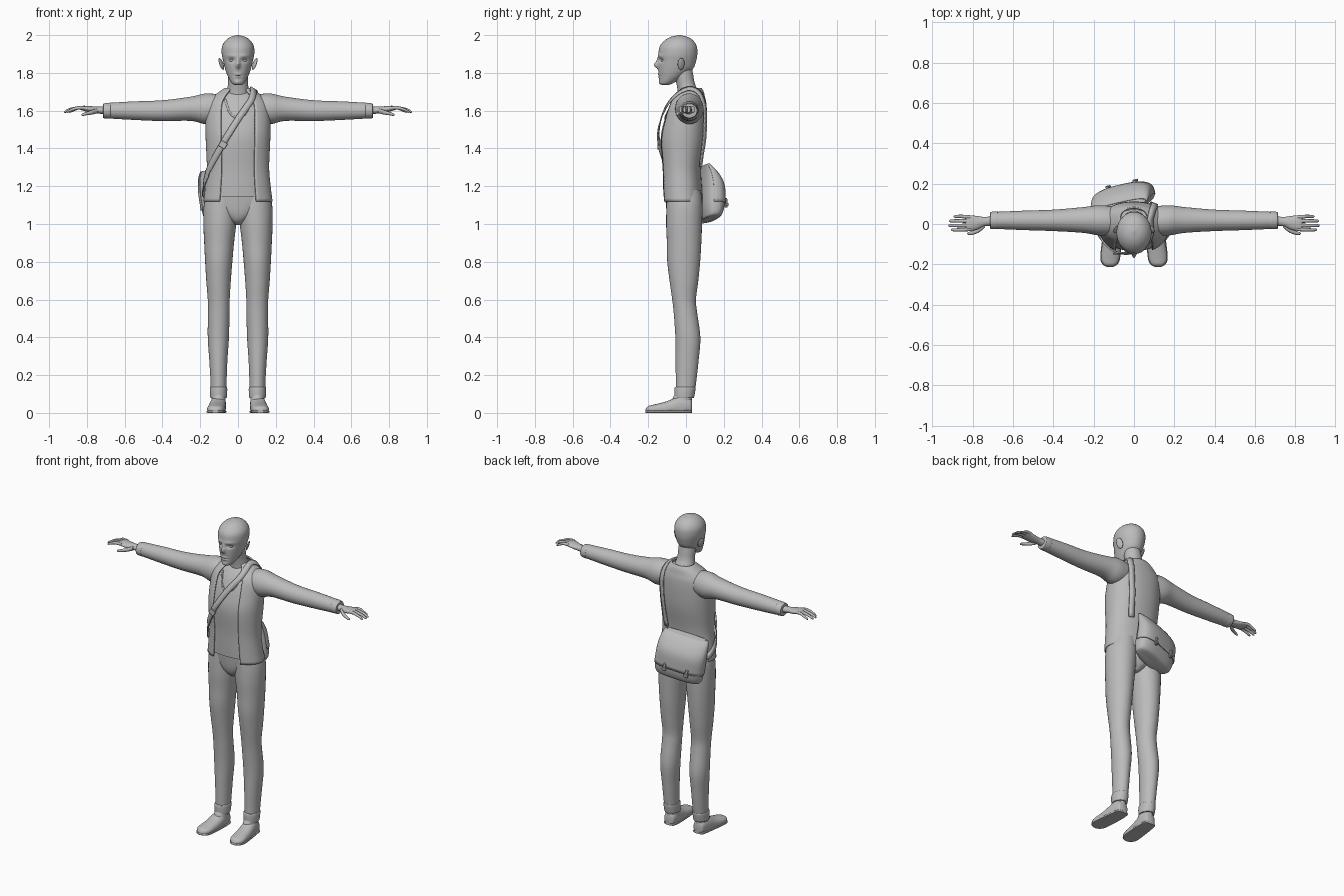
import bpy, bmesh
from math import sin, cos, pi, exp, radians
from mathutils import Vector, Matrix
from mathutils.bvhtree import BVHTree

cube = bpy.data.objects.get("Cube")
if cube:
    bpy.data.objects.remove(cube)

grey = bpy.data.materials.new("plain grey")
grey.use_nodes = True
grey.diffuse_color = (0.5, 0.5, 0.5, 1)
grey.node_tree.nodes["Principled BSDF"].inputs["Base Color"].default_value = (0.5, 0.5, 0.5, 1)


def finish(name, bm, thickness=0, offset=-1, sharp=45):
    mesh = bpy.data.meshes.new(name)
    bm.to_mesh(mesh)
    bm.free()
    mesh.materials.append(grey)
    mesh.shade_smooth()
    mesh.set_sharp_from_angle(angle=radians(sharp))
    obj = bpy.data.objects.new(name, mesh)
    bpy.context.scene.collection.objects.link(obj)
    if thickness:
        mod = obj.modifiers.new("thickness", 'SOLIDIFY')
        mod.thickness, mod.offset = thickness, offset
    return obj


def smooth_path(keys, steps):
    """Catmull-Rom interpolation through key tuples."""
    pts = [Vector(k) for k in keys]
    pts = [2 * pts[0] - pts[1]] + pts + [2 * pts[-1] - pts[-2]]
    out = []
    for a, b, c, d in zip(pts, pts[1:], pts[2:], pts[3:]):
        for i in range(steps):
            t = i / steps
            out.append(0.5 * (2 * b + (c - a) * t + (2 * a - 5 * b + 4 * c - d) * t * t
                              + (3 * b - a - 3 * c + d) * t ** 3))
    return out + [pts[-2]]


def loft(name, sections, axis='Z', n=32, steps=5, power=2.0, side=1, caps=True,
         keep=None, move=None, thickness=0, sharp=45):
    """Skin over oval sections (x, y, z, radius, radius) across the given axis."""
    u, v = {'X': (1, 2), 'Y': (0, 2), 'Z': (0, 1)}[axis]
    bm, rings = bmesh.new(), []
    for s in smooth_path(sections, steps):
        ring = []
        for i in range(n):
            p = Vector(s[:3])
            for k, r, f in ((u, s[3], cos(2 * pi * i / n)), (v, s[4], sin(2 * pi * i / n))):
                p[k] += max(r, 0.001) * abs(f) ** (2 / power) * (1 if f > 0 else -1)
            p.x *= side
            ring.append(bm.verts.new(move(p) if move else p))
        rings.append(ring)
    for lo, hi in zip(rings, rings[1:]):
        for i in range(n):
            if keep is None or keep(360 * (i + 0.5) / n):
                j = (i + 1) % n
                bm.faces.new((lo[i], lo[j], hi[j], hi[i]))
    if caps:
        bm.faces.new(rings[0])
        bm.faces.new(rings[-1])
    bmesh.ops.delete(bm, geom=[w for w in bm.verts if not w.link_faces], context='VERTS')
    bmesh.ops.recalc_face_normals(bm, faces=bm.faces)
    return finish(name, bm, thickness, sharp=sharp)


def block(name, matrix, size):
    bm = bmesh.new()
    bmesh.ops.create_cube(bm, size=1, matrix=matrix @ Matrix.Diagonal((*size, 1)))
    bmesh.ops.bevel(bm, geom=bm.edges[:], offset=0.002, segments=1, affect='EDGES')
    return finish(name, bm, sharp=30)


def ball(name, matrix, size):
    bm = bmesh.new()
    bmesh.ops.create_uvsphere(bm, u_segments=20, v_segments=12, radius=1,
                              matrix=matrix @ Matrix.Diagonal((*size, 1)))
    return finish(name, bm, sharp=80)


# Upper body: open jacket over a slightly smaller shirt
body = [(0, -.02, 1.12, .183, .11), (0, -.024, 1.2, .173, .108), (0, -.027, 1.3, .165, .108),
        (0, -.02, 1.45, .171, .125), (0, -.007, 1.55, .172, .118), (0, .005, 1.63, .165, .104),
        (0, .013, 1.67, .138, .088), (0, .022, 1.7, .1, .072), (0, .027, 1.72, .07, .056)]
loft("jacket", body, n=60, power=2.2, caps=False, thickness=.009,
     keep=lambda a: not 238 < a < 302)
shirt_rings = [(x, y, max(z, 1.145) - (.012 if z > 1.6 else 0), a - .01, b - .011)
               for x, y, z, a, b in body]
shirt = loft("shirt", shirt_rings, n=60, power=2.2)
tree = BVHTree.FromPolygons([v.co for v in shirt.data.vertices],
                            [p.vertices[:] for p in shirt.data.polygons])


def ribbon(name, guide, half, lift, thickness):
    """Band laid over the body along guide points."""
    hits = [tree.find_nearest(p)[:2] for p in smooth_path(guide, 8)]
    path = [co + no * lift for co, no in hits]
    bm, rows = bmesh.new(), []
    for i, (co, no) in enumerate(hits):
        along = path[min(i + 1, len(path) - 1)] - path[max(i - 1, 0)]
        across = along.cross(no).normalized() * half
        rows.append([bm.verts.new(path[i] + across * k) for k in (-1, 1)])
    for (a, b), (c, d) in zip(rows, rows[1:]):
        bm.faces.new((a, b, d, c))
    return finish(name, bm, thickness, 0)


ribbon("bag_strap", [(-.22, .08, 1.16), (-.21, -.05, 1.22), (-.1, -.15, 1.4), (0, -.15, 1.56),
                     (.075, -.09, 1.67), (.095, .02, 1.74), (.11, .11, 1.67), (.115, .14, 1.5),
                     (.1, .13, 1.3)], .017, .019, .007)
ribbon("neckline", [(-.075, -.08, 1.68), (-.05, -.15, 1.61), (0, -.15, 1.575),
                    (.05, -.15, 1.61), (.075, -.08, 1.68)], .005, .002, .005)
block("strap_buckle", Matrix.Translation((-.08, -.147, 1.42)) @ Matrix.Rotation(-1.0, 4, 'Y'),
      (.035, .01, .04))

# Head with sculpted face
features = [(0, 1.84, .011, .016, -.021), (0, 1.862, .008, .02, -.008),   # nose
            (.034, 1.867, .017, .011, .012), (.034, 1.89, .025, .009, -.004),  # sockets, brows
            (0, 1.792, .018, .005, -.006), (0, 1.778, .016, .005, -.006),  # lips
            (0, 1.785, .022, .0025, .005), (0, 1.75, .018, .01, -.004)]   # mouth line, chin


def sculpt(p):
    if p.y < -.06:
        p.y += sum(d * exp(-((abs(p.x) - x) / sx) ** 2 - ((p.z - z) / sz) ** 2)
                   for x, z, sx, sz, d in features)
    return p


loft("head", [(0, -.112, 1.735, .012, .014), (0, -.103, 1.745, .032, .036),
              (0, -.076, 1.78, .053, .066), (0, -.055, 1.82, .068, .091),
              (0, -.047, 1.86, .078, .1), (0, -.043, 1.9, .086, .103),
              (0, -.041, 1.94, .084, .098), (0, -.038, 1.97, .067, .077),
              (0, -.036, 1.99, .04, .046), (0, -.035, 2.0, .004, .004)],
     n=96, steps=9, move=sculpt, sharp=80)
loft("neck", [(0, .02, 1.63, .075, .06), (0, .015, 1.69, .063, .057), (0, -.001, 1.74, .053, .049),
              (0, -.012, 1.79, .052, .05), (0, -.02, 1.84, .05, .05)])

for side, label in ((1, "left"), (-1, "right")):
    # Face details
    ball(label + "_eye", Matrix.Translation((side * .034, -.119, 1.866)), (.014, .012, .008))
    ball(label + "_ear", Matrix.Translation((side * .088, -.026, 1.847))
         @ Matrix.Rotation(side * .35, 4, 'Y') @ Matrix.Rotation(side * .45, 4, 'Z'),
         (.007, .02, .033))

    # Sleeve and turned cuff
    loft(label + "_sleeve", [(.09, .015, 1.615, .07, .07), (.17, .018, 1.61, .075, .081),
                             (.25, .02, 1.61, .064, .064), (.4, .018, 1.6, .053, .055),
                             (.55, .018, 1.6, .048, .049), (.69, .018, 1.6, .042, .041)],
         axis='X', side=side)
    loft(label + "_sleeve_cuff", [(.675, .018, 1.6, .041, .039), (.68, .018, 1.6, .044, .042),
                                  (.71, .018, 1.599, .042, .039), (.714, .018, 1.599, .036, .033)],
         axis='X', side=side)

    # Hand
    loft(label + "_palm", [(.69, .015, 1.6, .026, .022), (.74, .012, 1.603, .023, .018),
                           (.78, .006, 1.607, .034, .017), (.82, .004, 1.613, .039, .013),
                           (.838, .004, 1.613, .034, .007)], axis='X', side=side, n=24)
    for i, (y, tip) in enumerate([(.034, .895), (.014, .917), (-.007, .921), (-.026, .908)]):
        loft(f"{label}_finger_{i + 1}",
             [(.81, y, 1.614, .009, .009), (.845, y * 1.08, 1.615, .009, .009),
              (tip - .03, y * 1.12, 1.606, .008, .008), (tip - .006, y * 1.1, 1.595, .007, .006),
              (tip, y * 1.1, 1.592, .002, .002)], axis='X', side=side, n=12, steps=3)
    loft(label + "_thumb", [(.74, -.006, 1.6, .012, .013), (.77, -.03, 1.592, .012, .012),
                            (.8, -.043, 1.585, .01, .009), (.822, -.047, 1.579, .007, .007),
                            (.829, -.047, 1.577, .002, .002)], axis='X', side=side, n=12)

    # Trouser leg and rolled hem
    loft(label + "_trouser_leg",
         [(.08, -.01, 1.18, .082, .088), (.09, -.008, 1.1, .091, .095), (.096, -.01, 1, .087, .095),
          (.1, -.01, .9, .079, .091), (.102, -.012, .8, .072, .087), (.103, -.011, .7, .065, .076),
          (.102, -.01, .6, .058, .063), (.102, -.003, .53, .057, .062), (.104, .01, .4, .056, .066),
          (.104, .006, .28, .048, .061), (.103, .001, .18, .043, .055), (.103, -.003, .12, .041, .051)],
         side=side, steps=6)
    loft(label + "_trouser_hem", [(.103, -.01, .078, .039, .047), (.103, -.009, .084, .044, .052),
                                  (.103, -.005, .13, .046, .056), (.103, -.004, .138, .04, .05)],
         side=side)

    # Shoe with flat sole
    def flatten(p):
        p.z = max(p.z, .012)
        return p
    shoe = [(.104, .033, .03, .015, .025), (.104, .022, .035, .034, .042),
            (.106, -.03, .035, .042, .055), (.112, -.1, .022, .046, .04),
            (.118, -.17, .018, .046, .026), (.119, -.2, .016, .034, .02),
            (.119, -.214, .014, .012, .006)]
    loft(label + "_shoe", shoe, axis='Y', side=side, power=2.3, move=flatten)
    loft(label + "_shoe_sole", [(x, y, .006, a + .003, .006) for x, y, z, a, b in shoe],
         axis='Y', side=side, power=6)
    loft(label + "_shoe_collar", [(.104, -.025, .04, .04, .058), (.103, -.02, .075, .037, .052),
                                  (.103, -.012, .1, .034, .046)], side=side)

# Trouser seat joining the legs
loft("trouser_seat", [(0, -.008, .995, .02, .05), (0, -.008, 1.02, .055, .078),
                      (0, -.009, 1.06, .115, .092), (0, -.012, 1.12, .163, .096),
                      (0, -.016, 1.18, .163, .096)], power=2.2)

# Shoulder bag hanging behind the hip, turned and tilted
centre = Vector((-.055, .122, 1.165))
place = (Matrix.Translation(centre) @ Matrix.Rotation(radians(13), 4, 'Z')
         @ Matrix.Rotation(radians(-9), 4, 'Y'))
bag = [(0, -.015, -.145, .115, .03), (0, 0, -.13, .14, .05), (0, .006, -.07, .15, .062),
       (0, .006, .03, .149, .058), (0, -.01, .095, .143, .038), (0, -.03, .135, .132, .014)]
loft("bag_body", bag, n=48, power=2.7, move=lambda p: place @ p)
loft("bag_flap", [(x, y, z, a + .005, b + .007) for x, y, z, a, b in bag[2:]], n=48, power=2.7,
     caps=False, keep=lambda a: a < 190 or a > 350, thickness=.007, move=lambda p: place @ p)
for i, x in enumerate((-.07, .07)):
    block(f"bag_clasp_{i + 1}", place @ Matrix.Translation((x, .073, -.065)), (.016, .014, .05))
    block(f"bag_clasp_plate_{i + 1}", place @ Matrix.Translation((x, .078, -.075)), (.026, .012, .016))
